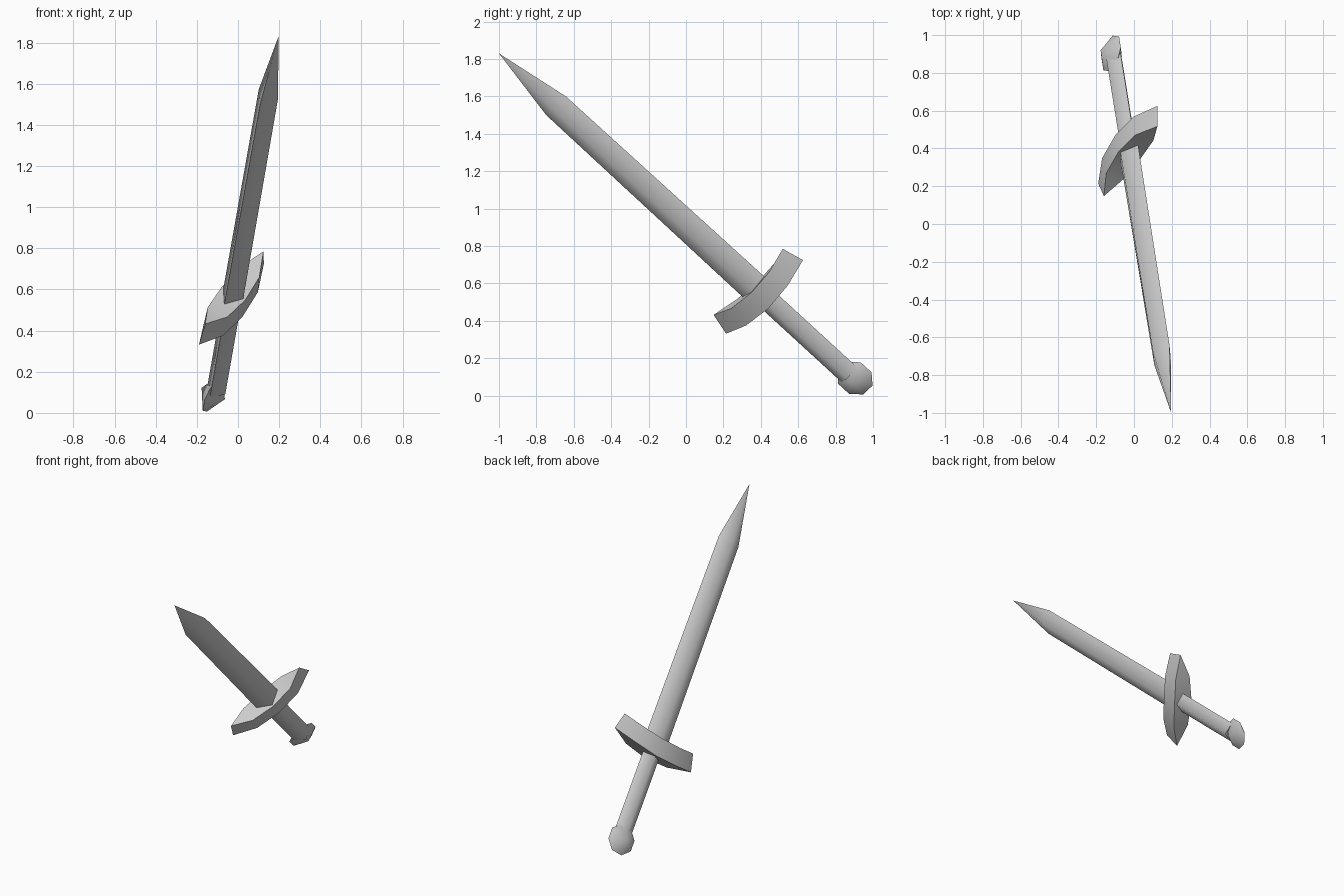
import bpy, bmesh, math
from mathutils import Vector, Matrix

if "Cube" in bpy.data.objects:
    bpy.data.objects.remove(bpy.data.objects["Cube"])

steel = bpy.data.materials.new("plain_grey")
steel.use_nodes = True
GREY = (0.6, 0.6, 0.6, 1.0)
steel.diffuse_color = GREY
steel.node_tree.nodes["Principled BSDF"].inputs["Base Color"].default_value = GREY

# Sword frame: local z runs along the blade with the tip at 0,
# local x runs along the guard, local y is the thickness
along = Vector((0.118, -0.732, 0.671)).normalized()
across = Vector((0.486, 0.635, 0.605))
across = (across - along * across.dot(along)).normalized()
thick = along.cross(across)
FRAME = Matrix((across, thick, along)).transposed().to_4x4()
FRAME.translation = (0.197, -1.0, 1.83)


def loft(name, rings):
    """Skin a run of equal rings, cap the ends and weld collapsed points."""
    bm = bmesh.new()
    rows = [[bm.verts.new(p) for p in ring] for ring in rings]
    n = len(rows[0])
    for a, b in zip(rows, rows[1:]):
        for i in range(n):
            j = (i + 1) % n
            bm.faces.new((a[i], a[j], b[j], b[i]))
    bm.faces.new(rows[0])
    bm.faces.new(rows[-1])
    bmesh.ops.remove_doubles(bm, verts=bm.verts, dist=0.0005)
    bmesh.ops.recalc_face_normals(bm, faces=bm.faces)
    mesh = bpy.data.meshes.new(name)
    bm.to_mesh(mesh)
    bm.free()
    mesh.materials.append(steel)
    obj = bpy.data.objects.new(name, mesh)
    obj.matrix_world = FRAME
    bpy.context.collection.objects.link(obj)
    bpy.ops.object.select_all(action='DESELECT')
    obj.select_set(True)
    bpy.context.view_layer.objects.active = obj
    bpy.ops.object.shade_smooth_by_angle(angle=math.radians(80))
    return obj


def diamond(w, h, d):
    return [(w, 0, -d), (0, h, -d), (-w, 0, -d), (0, -h, -d)]


# Blade: diamond section ending in a point
loft("blade", [diamond(0, 0, 0), diamond(0.083, 0.054, 0.418),
               diamond(0.091, 0.056, 1.9)])

# Handle
loft("handle", [diamond(0.066, 0.05, 1.9), diamond(0.066, 0.05, 2.56)])

# Guard: lens-shaped bar whose sharp ends bend toward the tip
# (outer reach, outer depth, inner reach, inner depth, half thickness)
half = [(0.325, 1.94, 0.292, 1.82, 0), (0.175, 1.975, 0.16, 1.853, 0.055),
        (0, 1.99, 0, 1.865, 0.068)]
stations = [(-1, s) for s in half] + [(1, s) for s in half[-2::-1]]
loft("guard", [[(k * ro, t, -do), (k * ri, t, -di), (k * ri, -t, -di), (k * ro, -t, -do)]
               for k, (ro, do, ri, di, t) in stations])

# Pommel: eight-sided disc rising to a point on both flat sides
def disc(r, y):
    return [(r * math.cos(math.tau * (i + 0.5) / 8), y,
             -2.595 + r * math.sin(math.tau * (i + 0.5) / 8)) for i in range(8)]

loft("pommel", [disc(0, -0.052), disc(0.103, 0.013), disc(0, 0.078)])
